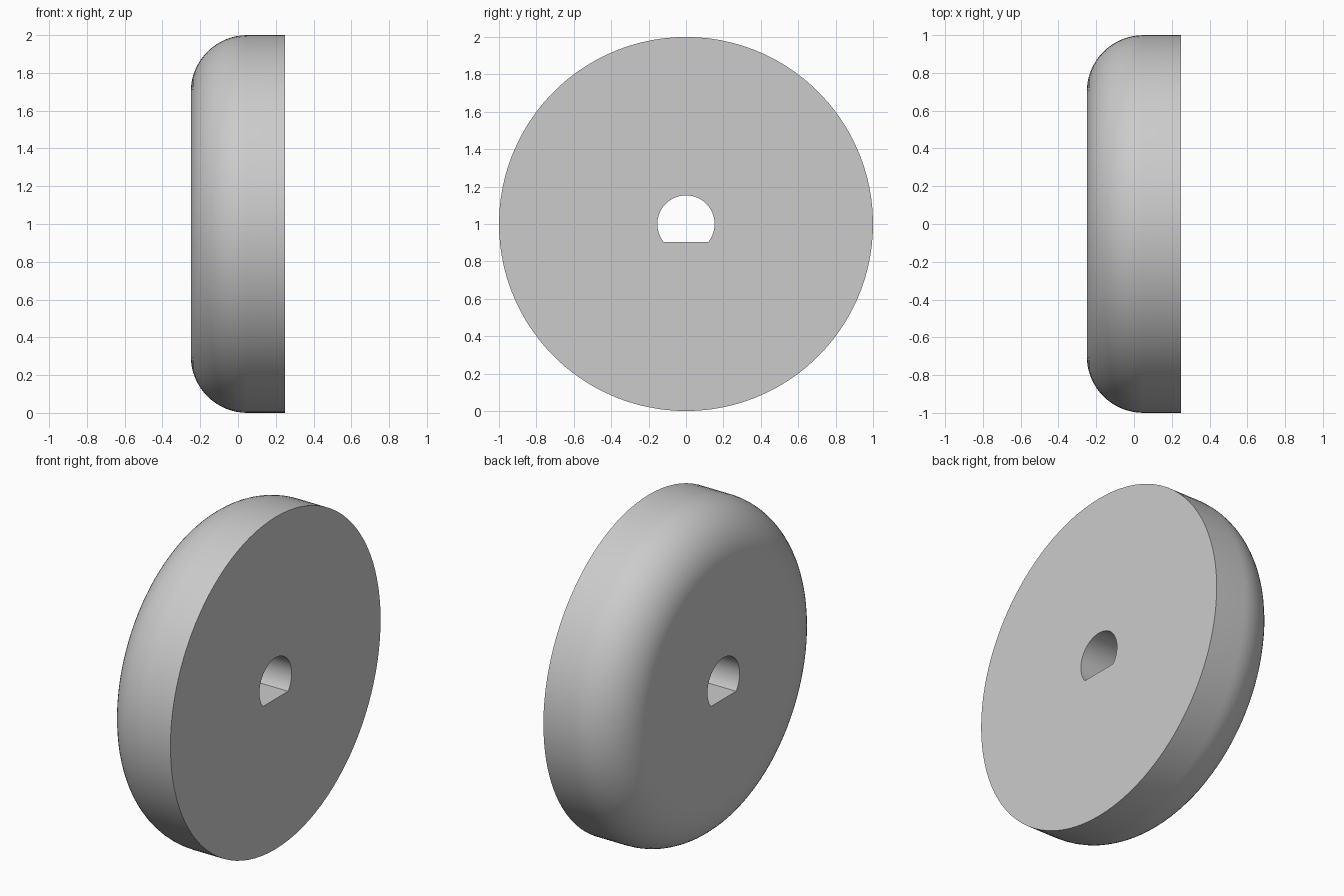
import bpy, bmesh
from math import sin, cos, asin, pi

cube = bpy.data.objects.get("Cube")
if cube:
    bpy.data.objects.remove(cube, do_unlink=True)

HALF, RADIUS, FILLET = 0.25, 1.0, 0.3
BORE, FLAT = 0.153, 0.095
ARC_STEPS, FLAT_STEPS, FILLET_STEPS = 72, 28, 16

# Angles fall exactly on the corners of the D-shaped bore
corner = asin(FLAT / BORE)
angles = [-corner + (pi + 2 * corner) * i / ARC_STEPS for i in range(ARC_STEPS)]
angles += [pi + corner + (pi - 2 * corner) * i / FLAT_STEPS for i in range(FLAT_STEPS)]


def bore_radius(a):
    return min(BORE, FLAT / -sin(a)) if sin(a) < 0 else BORE


# Profile as (x, radius); None marks the bore outline
profile = [(-HALF, None)]
for i in range(FILLET_STEPS + 1):
    t = pi / 2 * i / FILLET_STEPS
    profile.append((-HALF + FILLET * (1 - cos(t)), RADIUS - FILLET * (1 - sin(t))))
profile += [(HALF, RADIUS), (HALF, None)]

# Sweep the closed profile round the axle
bm = bmesh.new()
rings = []
for x, radius in profile:
    ring = []
    for a in angles:
        r = bore_radius(a) if radius is None else radius
        ring.append(bm.verts.new((x, r * cos(a), RADIUS + r * sin(a))))
    rings.append(ring)
for k, ring in enumerate(rings):
    after = rings[(k + 1) % len(rings)]
    for i in range(len(angles)):
        j = (i + 1) % len(angles)
        bm.faces.new((ring[i], ring[j], after[j], after[i]))
bmesh.ops.recalc_face_normals(bm, faces=bm.faces)
mesh = bpy.data.meshes.new("wheel")
bm.to_mesh(mesh)
bm.free()

wheel = bpy.data.objects.new("wheel", mesh)
bpy.context.collection.objects.link(wheel)

# Plain grey material
grey = bpy.data.materials.new("light grey")
grey.use_nodes = True
colour = (0.6, 0.6, 0.6, 1)
grey.diffuse_color = colour
grey.node_tree.nodes["Principled BSDF"].inputs["Base Color"].default_value = colour
mesh.materials.append(grey)

# Smooth curves with crisp rims
bpy.ops.object.select_all(action="DESELECT")
wheel.select_set(True)
bpy.context.view_layer.objects.active = wheel
bpy.ops.object.shade_smooth_by_angle(angle=pi / 6)
